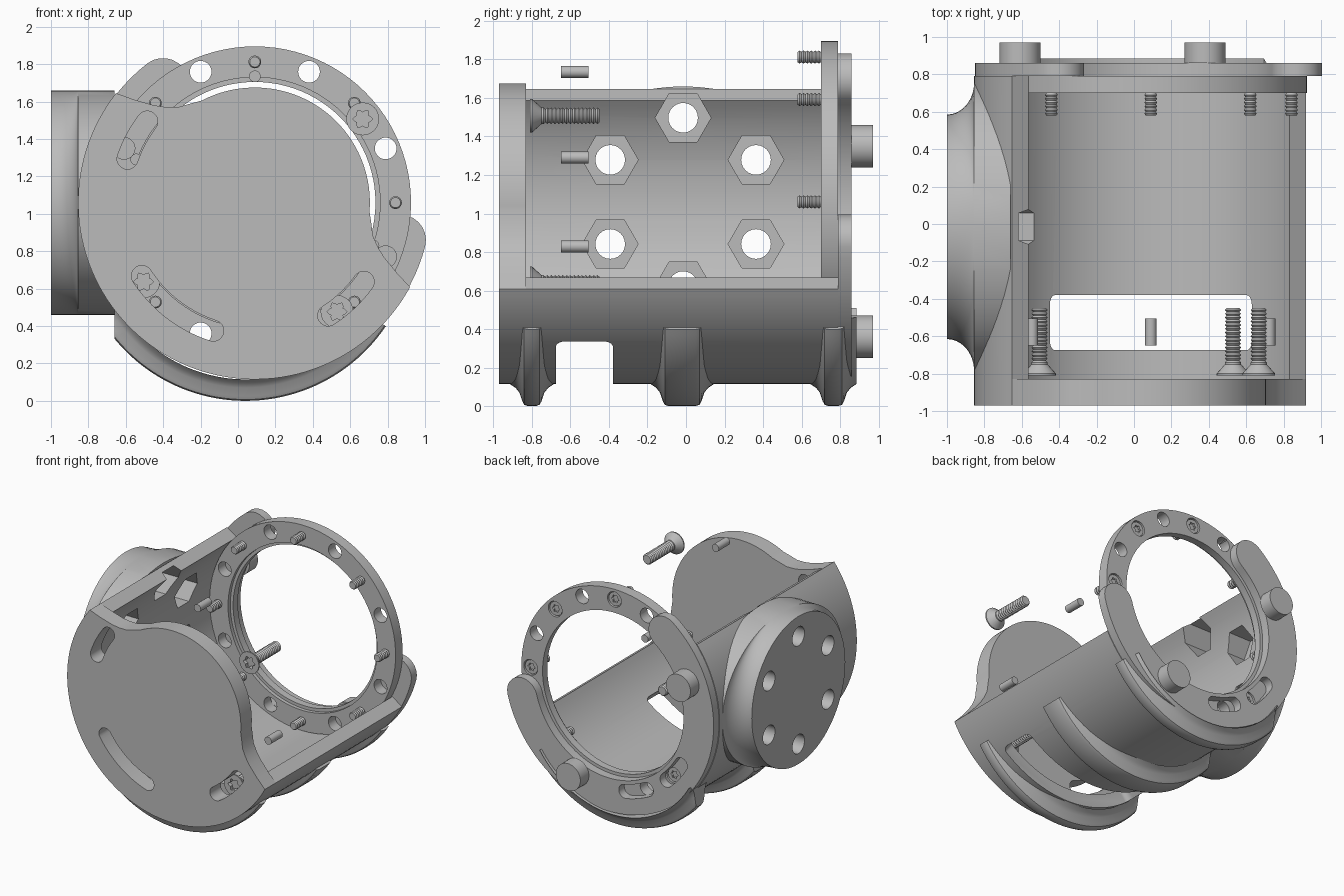
import bpy, bmesh
from math import sin, cos, radians, acos, degrees, pi

cube = bpy.data.objects.get("Cube")
if cube:
    bpy.data.objects.remove(cube, do_unlink=True)

CX, CZ = 0.09, 1.06          # main bore axis
TILT = 56.6                  # direction the trough opens towards
R_OUT, R_IN = 0.945, 0.84

grey = bpy.data.materials.new("plain_grey")
grey.use_nodes = True
grey.diffuse_color = (0.5, 0.5, 0.5, 1)
grey.node_tree.nodes["Principled BSDF"].inputs["Base Color"].default_value = (0.5, 0.5, 0.5, 1)


def finish(name, bm):
    bmesh.ops.remove_doubles(bm, verts=bm.verts, dist=1e-5)
    bmesh.ops.recalc_face_normals(bm, faces=bm.faces)
    me = bpy.data.meshes.new(name)
    bm.to_mesh(me)
    bm.free()
    me.materials.append(grey)
    ob = bpy.data.objects.new(name, me)
    bpy.context.collection.objects.link(ob)
    return ob


def polar(angle, r, cx=CX, cz=CZ):
    return (cx + r * cos(radians(angle)), cz + r * sin(radians(angle)))


def arc(a0, a1, r, n=48, c=(CX, CZ)):
    return [polar(a0 + (a1 - a0) * i / n, r, *c) for i in range(n + 1)]


def prism_bm(pts, d0, d1, axis="y"):
    # Extrude a flat outline along y or x
    bm = bmesh.new()
    put = (lambda p, d: (p[0], d, p[1])) if axis == "y" else (lambda p, d: (d, p[0], p[1]))
    a = [bm.verts.new(put(p, d0)) for p in pts]
    b = [bm.verts.new(put(p, d1)) for p in pts]
    bm.faces.new(a)
    bm.faces.new(b[::-1])
    for i in range(len(pts)):
        j = (i + 1) % len(pts)
        bm.faces.new((a[i], b[i], b[j], a[j]))
    return bm


def prism(name, pts, d0, d1, axis="y"):
    return finish(name, prism_bm(pts, d0, d1, axis))


def lathe_bm(profile, c=(CX, CZ), seg=96, a0=0, a1=360, star=None):
    # Sweep a closed (radius, y) profile round an axis parallel to y
    bm = bmesh.new()
    full = a1 - a0 == 360
    rings = []
    for i in range(seg if full else seg + 1):
        ang = a0 + (a1 - a0) * i / seg
        ring = []
        for r, y in profile:
            k = 1 + 0.2 * cos(6 * radians(ang)) if r == star else 1
            x, z = polar(ang, r * k, *c)
            ring.append(bm.verts.new((x, y, z)))
        rings.append(ring)
    n = len(profile)
    for i in range(seg):
        p, q = rings[i], rings[(i + 1) % len(rings)]
        for k in range(n):
            m = (k + 1) % n
            bm.faces.new((p[k], q[k], q[m], p[m]))
    if not full:
        bm.faces.new(rings[0])
        bm.faces.new(rings[-1][::-1])
    return bm


def rod(name, c, r, y0, y1, seg=32):
    return finish(name, lathe_bm([(0, y0), (r, y0), (r, y1), (0, y1)], c, seg))


def band(a0, a1, rm, hw, n=64):
    # Outline of a curved slot with round ends
    return (arc(a0, a1, rm + hw, n)
            + arc(a1, a1 + 180, hw, 12, polar(a1, rm))[1:-1]
            + arc(a1, a0, rm - hw, n)
            + arc(a0 + 180, a0 + 360, hw, 12, polar(a0, rm))[1:-1])


def cut(ob, cutters):
    for c in cutters:
        c.hide_render = True
        m = ob.modifiers.new("cut", "BOOLEAN")
        m.operation, m.solver, m.object = "DIFFERENCE", "EXACT", c
    bpy.context.view_layer.update()
    dg = bpy.context.evaluated_depsgraph_get()
    me = bpy.data.meshes.new_from_object(ob.evaluated_get(dg))
    ob.modifiers.clear()
    ob.data = me


def screw(name, c, y, way, head, shank, length):
    # Countersunk screw with a star socket; way is the shank direction
    s = head * 0.5
    prof = [(0, 0.03), (s, 0.03), (s, 0), (head, 0), (head, 0.01), (shank, 0.06)]
    turns = int(length / 0.02)
    for i in range(turns):
        prof += [(shank, 0.07 + 0.02 * i), (shank * 0.8, 0.08 + 0.02 * i)]
    prof.append((0, prof[-1][1]))
    return finish(name, lathe_bm([(r, y + way * d) for r, d in prof], c, 24, star=s))


# Trough shell with a tilted opening
ho, hi = degrees(acos(0.08 / R_OUT)), degrees(acos(0.08 / R_IN))
section = (arc(TILT + ho, TILT + 360 - ho, R_OUT, 72)
           + arc(TILT + 360 - hi, TILT + hi, R_IN, 72))
shell = prism("trough_shell", section, -0.83, 0.79)

# Rounded window in the floor of the trough
bm = prism_bm(arc(230, 310, 1.02, 32) + arc(310, 230, 0.75, 32), -0.675, -0.38)


def is_radial(e):
    a, b = e.verts
    return abs(a.co.y - b.co.y) < 1e-6 and e.calc_length() > 0.2


bmesh.ops.bevel(bm, geom=[e for e in bm.edges if is_radial(e)], offset=0.05,
                segments=5, profile=0.5, affect="EDGES")
window = finish("window_cutter", bm)

# Side boss, flaring along the trough where it meets the shell
BY = -0.015
bm = bmesh.new()
loops = []
for i in range(10):
    t = radians(10 * i)
    x, ry = -1 + 0.145 * sin(t), 0.6 + 0.17 * (1 - cos(t))
    loops.append((x, ry))
loops.append((-0.66, 0.77))
rings = [[bm.verts.new((x, BY + ry * cos(2 * pi * k / 64), CZ + 0.6 * sin(2 * pi * k / 64)))
          for k in range(64)] for x, ry in loops]
for p, q in zip(rings, rings[1:]):
    for k in range(64):
        m = (k + 1) % 64
        bm.faces.new((p[k], p[m], q[m], q[k]))
bm.faces.new(rings[0])
bm.faces.new(rings[-1])
boss = finish("side_boss", bm)
bore = rod("bore_cutter", (CX, CZ), R_IN + 0.004, -1.2, 1.2, 96)

# Bolt holes with hexagonal nut pockets through boss and shell
bolts = []
for k in range(6):
    c = polar(30 + 60 * k, 0.437, BY, CZ)
    bolts.append(prism("nut_cutter", arc(0, 300, 0.145, 5, c), -0.88, -0.4, "x"))
    bolts.append(prism("bolt_cutter", arc(0, 345, 0.077, 23, c), -1.1, -0.4, "x"))
cut(shell, [window] + bolts)
cut(boss, [bore] + bolts)

# Front end plate: wide lower disc blending into a smaller upper disc
blend = [(66, 0.63), (72.2, 0.655), (76.5, 0.70), (79.5, 0.75), (83, 0.85)]
outline = (arc(TILT + ho, TILT + 360 - ho, R_OUT, 72)
           + [polar(TILT - a, r) for a, r in reversed(blend)]
           + arc(TILT - 61, TILT + 61, 0.615, 48)
           + [polar(TILT + a, r) for a, r in blend])
plate = prism("front_plate", outline, -0.97, -0.83)
front_slots = [prism("slot_cutter", band(a, b, 0.72, 0.056, 20), -1.1, -0.7)
               for a, b in ((143, 161), (213, 252), (303, 324))]
cut(plate, front_slots)

# Reinforcing ribs under the trough, fading out towards the left side
RR = 0.905
for label, y, h in (("front", -0.8, 0.05), ("middle", -0.02, 0.1), ("rear", 0.765, 0.055)):
    half = [(RR - 0.115, h + 0.065), (RR - 0.095, h + 0.035), (RR - 0.07, h + 0.015),
            (RR - 0.025, h), (RR - 0.007, h - 0.01), (RR, h - 0.03)]
    prof = [(r, y - d) for r, d in half] + [(r, y + d) for r, d in reversed(half)]
    bm = lathe_bm(prof, (0.04, RR), 48, 210, 326)
    res = bmesh.ops.bisect_plane(bm, geom=bm.verts[:] + bm.edges[:] + bm.faces[:],
                                 plane_co=(-0.66, 0, 0), plane_no=(-1, 0, 0), clear_outer=True)
    rim = [e for e in res["geom_cut"] if isinstance(e, bmesh.types.BMEdge)]
    bmesh.ops.holes_fill(bm, edges=rim)
    finish(label + "_rib", bm)

# Clamp ring with a stepped bore, through holes and screw seats
ring = finish("clamp_ring", lathe_bm([(0.67, 0.70), (0.835, 0.70), (0.835, 0.79),
                                      (0.645, 0.79), (0.645, 0.73), (0.67, 0.73)]))
ring_cutters = []
for k in range(8):
    ring_cutters.append(rod("hole_cutter", polar(22.5 + 45 * k, 0.757), 0.058, 0.6, 0.9))
    ring_cutters.append(rod("seat_cutter", polar(45 * k, 0.752), 0.062, 0.765, 0.9))
cut(ring, ring_cutters)
for k in range(8):
    screw("ring_screw", polar(45 * k, 0.752), 0.78, -1, 0.056, 0.034, 0.14)

# Curved back plate with round ends, two slots and two pegs
back = prism("back_plate", band(TILT + 71, TILT + 289, 0.805, 0.135), 0.79, 0.86)
back_slots = [prism("slot_cutter", band(a, b, 0.755, 0.056, 20), 0.7, 1.0)
              for a, b in ((211, 227), (243, 259))]
cut(back, back_slots)
for angle in (157.5, -67.5):
    rod("locating_peg", polar(angle, 0.757), 0.11, 0.86, 0.97, 48)

# Loose screws and pins near the front plate
for angle in (37.8, 215.4, -53):
    screw("front_screw", polar(angle, 0.73), -0.81, 1, 0.088, 0.043, 0.3)
for angle in (90, 160, -20):
    rod("dowel_pin", polar(angle, 0.675), 0.031, -0.65, -0.505, 24)

for c in [window, bore] + bolts + front_slots + ring_cutters + back_slots:
    bpy.data.objects.remove(c, do_unlink=True)

bpy.ops.object.select_all(action="DESELECT")
for ob in bpy.context.scene.objects:
    if ob.type == "MESH":
        ob.select_set(True)
        bpy.context.view_layer.objects.active = ob
bpy.ops.object.shade_smooth_by_angle(angle=radians(30))
